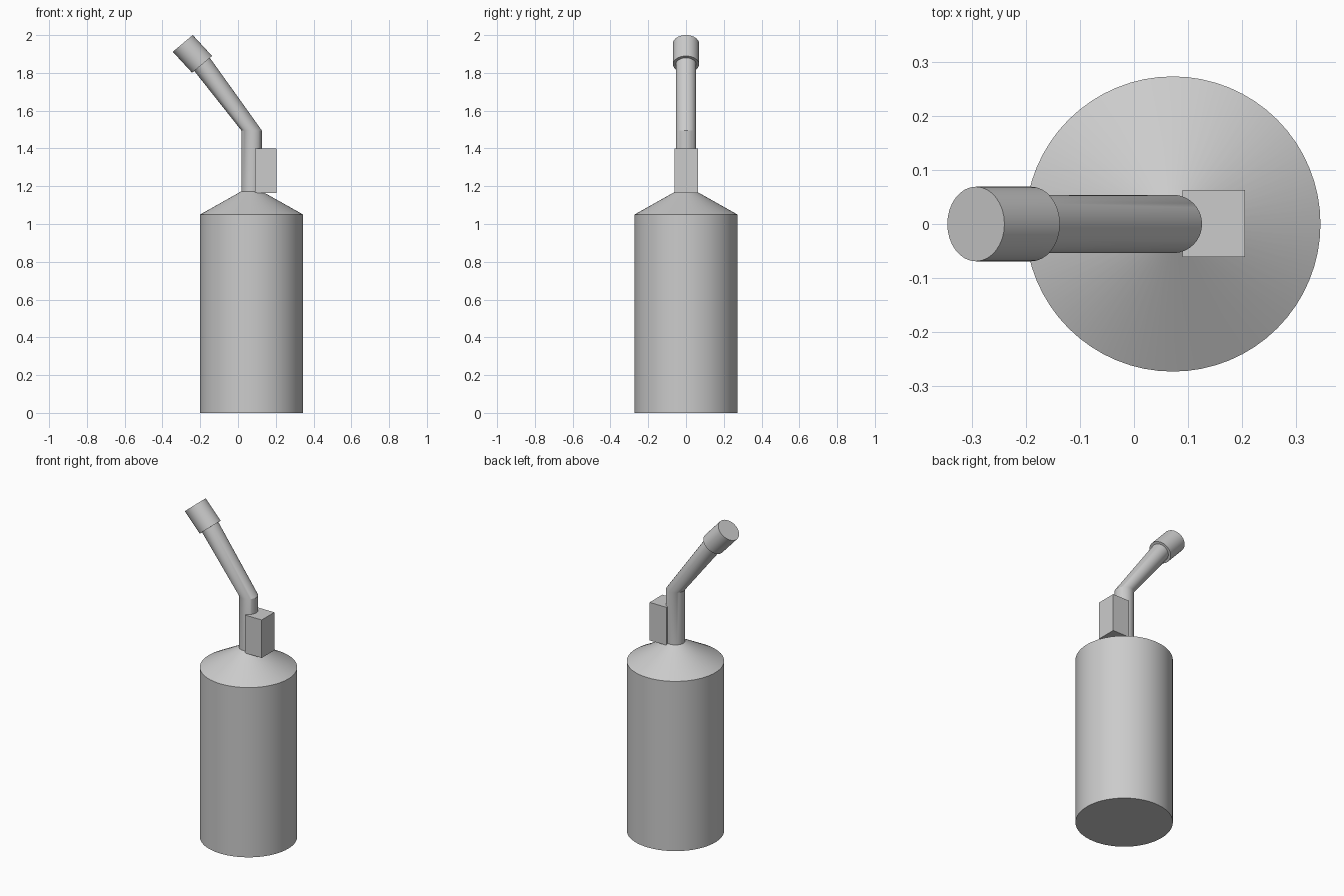
import bpy, bmesh
from math import sin, cos, pi, radians

if "Cube" in bpy.data.objects:
    bpy.data.objects.remove(bpy.data.objects["Cube"])


def loft(name, rings, segs):
    """Closed tube through rings given as (x, z, radius, lean towards -x in degrees)."""
    bm = bmesh.new()
    loops = []
    for x, z, r, lean in rings:
        a = radians(lean)
        loops.append([bm.verts.new((x + r * cos(t) * cos(a), r * sin(t), z + r * cos(t) * sin(a)))
                      for t in (2 * pi * i / segs for i in range(segs))])
    for lo, hi in zip(loops, loops[1:]):
        for i in range(segs):
            j = (i + 1) % segs
            bm.faces.new((lo[i], lo[j], hi[j], hi[i]))
    bm.faces.new(loops[0][::-1])
    bm.faces.new(loops[-1])
    me = bpy.data.meshes.new(name)
    bm.to_mesh(me)
    bm.free()
    ob = bpy.data.objects.new(name, me)
    bpy.context.collection.objects.link(ob)
    bpy.ops.object.select_all(action='DESELECT')
    bpy.context.view_layer.objects.active = ob
    ob.select_set(True)
    bpy.ops.object.shade_smooth_by_angle(angle=radians(25))
    return ob


AXIS = 0.072

# Cylinder body with conical shoulder
loft("tank_body", [(AXIS, 0, 0.273, 0), (AXIS, 1.05, 0.273, 0), (AXIS, 1.173, 0.054, 0)], 64)

# Upright neck bending into the leaning pipe
loft("neck_pipe", [(AXIS, 1.16, 0.054, 0), (AXIS, 1.495, 0.054, 0), (-0.191, 1.846, 0.054, 40)], 32)

# Wider nozzle at the end of the pipe
loft("nozzle", [(-0.190, 1.845, 0.069, 40), (-0.2925, 1.956, 0.069, 40)], 32)

# Block on the side of the neck
bpy.ops.mesh.primitive_cube_add(size=1, location=(0.1475, 0.001, 1.2825))
block = bpy.context.object
block.name = "valve_block"
block.scale = (0.115, 0.124, 0.235)
